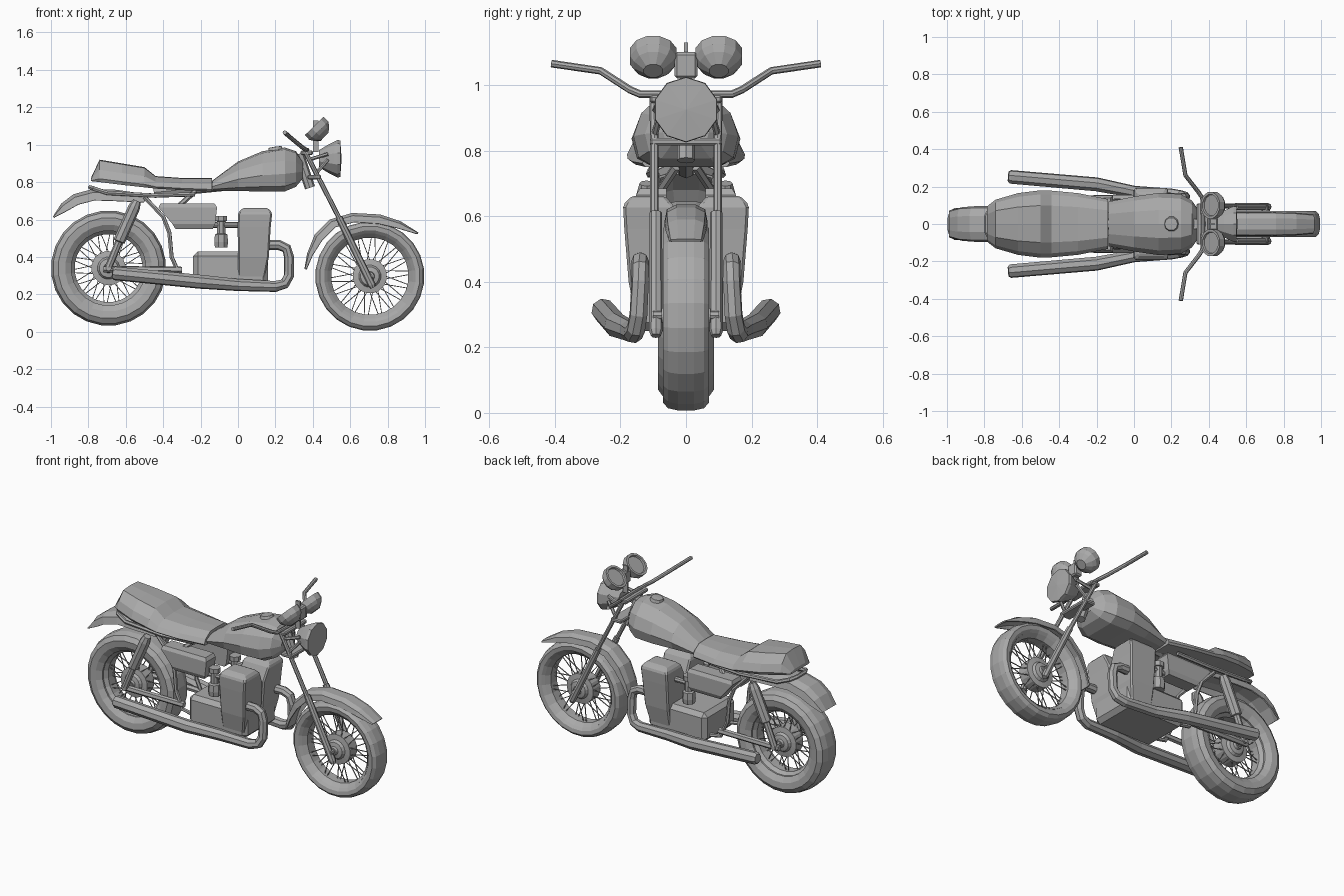
import bpy, bmesh, math
from mathutils import Vector

if "Cube" in bpy.data.objects:
    bpy.data.objects.remove(bpy.data.objects["Cube"], do_unlink=True)

grey = bpy.data.materials.new("plain grey")
grey.use_nodes = True
tone = (0.4, 0.4, 0.4, 1)
grey.diffuse_color = tone
grey.node_tree.nodes["Principled BSDF"].inputs["Base Color"].default_value = tone


def finish(name, bm, mirror=False, bevel=0, thick=0):
    """Turn a bmesh into an object, with optional left/right mirroring."""
    bmesh.ops.remove_doubles(bm, verts=bm.verts, dist=0.0001)
    bmesh.ops.recalc_face_normals(bm, faces=bm.faces)
    mesh = bpy.data.meshes.new(name)
    bm.to_mesh(mesh)
    bm.free()
    mesh.materials.append(grey)
    ob = bpy.data.objects.new(name, mesh)
    bpy.context.collection.objects.link(ob)
    if thick:
        ob.modifiers.new("thickness", 'SOLIDIFY').thickness = thick
    if bevel:
        mod = ob.modifiers.new("bevel", 'BEVEL')
        mod.width, mod.segments = bevel, 1
    if mirror:
        mod = ob.modifiers.new("mirror", 'MIRROR')
        mod.use_axis = (False, True, False)
        mod.use_mirror_merge = False
    return ob


def skin(bm, rings, closed=True, caps=True, loop=False):
    """Join matching rings of points with quads."""
    vs = [[bm.verts.new(p) for p in ring] for ring in rings]
    n = len(vs[0])
    pairs = list(zip(vs, vs[1:])) + ([(vs[-1], vs[0])] if loop else [])
    for a, b in pairs:
        for i in range(n if closed else n - 1):
            j = (i + 1) % n
            bm.faces.new((a[i], a[j], b[j], b[i]))
    if caps and closed and not loop:
        bm.faces.new(vs[0])
        bm.faces.new(vs[-1])


def loft(name, rings, **kw):
    bm = bmesh.new()
    skin(bm, rings)
    return finish(name, bm, **kw)


def box(name, x, y, z, **kw):
    rings = [[(x[0], y[0], h), (x[1], y[0], h), (x[1], y[1], h), (x[0], y[1], h)] for h in z]
    return loft(name, rings, **kw)


def lathe(name, profile, centre, axis, sides, loop=False, **kw):
    """Spin (radius, height) pairs around an axis."""
    rot = Vector(axis).to_track_quat('Z', 'Y')
    rings = []
    for r, h in profile:
        ring = []
        for k in range(sides):
            a = math.tau * (k + 0.5) / sides
            ring.append(Vector(centre) + rot @ Vector((r * math.cos(a), r * math.sin(a), h)))
        rings.append(ring)
    bm = bmesh.new()
    if loop:
        skin(bm, rings, loop=True)
    else:
        skin(bm, rings, caps=False)
        bmesh.ops.remove_doubles(bm, verts=bm.verts, dist=0.0001)
        bmesh.ops.holes_fill(bm, edges=[e for e in bm.edges if e.is_boundary], sides=0)
    return finish(name, bm, **kw)


def tube(name, points, radius, sides=8, mirror=True):
    """Sweep a round section along a path."""
    pts = [Vector(p) for p in points]
    rings, up = [], None
    for i, p in enumerate(pts):
        d_in = (p - pts[i - 1]).normalized() if i else (pts[1] - p).normalized()
        d_out = (pts[i + 1] - p).normalized() if i < len(pts) - 1 else d_in
        t = (d_in + d_out).normalized()
        if up is None:
            up = t.orthogonal()
        up = (up - t * up.dot(t)).normalized()
        side = t.cross(up)
        r = radius[i] if isinstance(radius, (list, tuple)) else radius
        rings.append([p + r * (up * math.cos(math.tau * k / sides) + side * math.sin(math.tau * k / sides))
                      for k in range(sides)])
    return loft(name, rings, mirror=mirror)


def body(name, half, stations):
    """Loft a symmetric section through stations of x, half width, bottom and top."""
    outline = half + [(-y, h) for y, h in reversed(half) if y > 0]
    return loft(name, [[(x, y * w, b + h * (t - b)) for y, h in outline] for x, w, b, t in stations])


def wheel(name, x, z, radius, inner, width):
    c, across = (x, 0, z), (0, 1, 0)
    step = radius - inner
    half = [(inner, width * .7), (inner + step * .3, width * .95), (inner + step * .65, width),
            (inner + step * .9, width * .78), (radius, width * .35)]
    lathe(name + "_tyre", half + [(r, -h) for r, h in reversed(half)], c, across, 24, loop=True)
    lathe(name + "_rim", [(inner - .018, .03), (inner + .004, .055), (inner + .004, -.055), (inner - .018, -.03)],
          c, across, 24, loop=True)
    hub = [(0, .075), (.022, .075), (.026, .06), (.05, .055), (.06, .04), (.092, .035)]
    lathe(name + "_hub", hub + [(r, -h) for r, h in reversed(hub)], c, across, 16)
    bm = bmesh.new()
    for k in range(36):
        a = math.tau * k / 36
        b = a + (.22 if k % 2 else -.22)
        y = .03 if k % 4 < 2 else -.03
        p = Vector((x + .085 * math.cos(a), y, z + .085 * math.sin(a)))
        q = Vector((x + (inner - .01) * math.cos(b), y * .4, z + (inner - .01) * math.sin(b)))
        u = (q - p).orthogonal().normalized() * .003
        v = (q - p).normalized().cross(u)
        skin(bm, [[e + u, e + v, e - u, e - v] for e in (p, q)])
    finish(name + "_spokes", bm)


def fender(name, centre, width, drop, path):
    """Arched sheet whose edges fold down towards the wheel centre."""
    half = [(1, 1), (.9, .3), (.45, 0)]
    outline = half + [(-y, d) for y, d in reversed(half)]
    rings = []
    for x, z, s in path:
        inward = (Vector((centre[0], 0, centre[1])) - Vector((x, 0, z))).normalized()
        rings.append([Vector((x, y * width * (.75 + .25 * s), z)) + inward * d * drop * s for y, d in outline])
    bm = bmesh.new()
    skin(bm, rings, closed=False)
    finish(name, bm, thick=.008)


# Wheels and fenders
wheel("front_wheel", .705, .297, .292, .225, .07)
wheel("rear_wheel", -.692, .34, .308, .2, .086)
fender("front_fender", (.705, .297), .065, .05,
       [(.355, .335, .2), (.37, .42, .6), (.41, .52, 1), (.49, .6, 1), (.61, .635, 1),
        (.76, .627, 1), (.87, .59, .8), (.965, .53, .2)])
fender("rear_fender", (-.692, .34), .095, .06,
       [(-.99, .615, .1), (-.945, .685, .8), (-.88, .735, 1), (-.78, .762, 1), (-.66, .76, 1), (-.48, .735, .8)])

# Fuel tank, filler cap and seat
body("fuel_tank", [(0, 1), (.45, .95), (.85, .7), (1, .4), (.9, .12), (.6, 0)],
     [(-.135, .12, .755, .81), (0, .147, .752, .91), (.13, .166, .75, .965), (.25, .16, .75, .985),
      (.31, .125, .775, .965), (.347, .07, .82, .91)])
lathe("filler_cap", [(0, .012), (.035, .01), (.045, -.02)], (.2, 0, .978), (-.15, 0, 1), 10)
body("seat", [(0, 1), (.55, .96), (.88, .55), (1, .15), (.93, 0)],
     [(-.785, .095, .805, .825), (-.74, .13, .8, .92), (-.62, .165, .785, .9), (-.5, .18, .772, .88),
      (-.44, .178, .765, .832), (-.3, .165, .757, .822), (-.14, .133, .75, .822)])

# Front fork, clamps and steering neck
tube("fork_upper", [(.355, .098, .97), (.545, .096, .6)], .013)
tube("fork_lower", [(.54, .092, .61), (.715, .092, .25), (.722, .092, .235)], [.019, .021, .015])
tube("front_axle", [(.705, -.1, .297), (.705, .1, .297)], .014, mirror=False)
box("upper_clamp", (.335, .4), (-.11, .11), (.945, .968), bevel=.006)
box("lower_clamp", (.37, .445), (-.11, .11), (.815, .838), bevel=.006)
tube("steering_neck", [(.325, 0, .95), (.385, 0, .77)], .028, mirror=False)

# Handlebar
bar = [(.37, 0, .972), (.365, .14, .972), (.345, .17, .985), (.275, .26, 1.043), (.25, .41, 1.065)]
tube("handlebar", [(x, -y, z) for x, y, z in reversed(bar[1:])] + bar, .0115, mirror=False)

# Headlight and gauges
lathe("headlight", [(0, 0), (.045, 0), (.075, .05), (.093, .085), (.1, .1), (.098, .115), (0, .122)],
      (.432, 0, .925), (1, 0, 0), 10)
tube("headlight_bracket_top", [(.38, .095, .92), (.48, .078, .95)], .01, 6)
tube("headlight_bracket_low", [(.42, .095, .85), (.48, .078, .92)], .01, 6)
lathe("gauge", [(0, -.045), (.03, -.045), (.06, -.02), (.073, 0), (.073, .035), (.059, .035), (.056, .024), (0, .024)],
      (.432, .1, 1.075), (-.7, 0, .72), 12, mirror=True)
box("gauge_mount", (.4, .45), (-.035, .035), (1.02, 1.1), bevel=.008)
box("gauge_fin", (.4, .43), (-.006, .006), (.96, 1.13))

# Engine: crankcase, twin cylinders and carburettors
box("crankcase", (-.24, .16), (-.155, .155), (.25, .43), bevel=.025)
rows = [(.27, 0, .14, 0, .15), (.4, 0, .165, 0, .175), (.56, -.002, .175, .005, .188),
        (.635, 0, .183, .04, .192), (.662, .025, .16, .065, .165)]
loft("cylinder", [[(a, c, z), (b, c, z), (b, d, z), (a, d, z)] for z, a, b, c, d in rows], mirror=True, bevel=.008)
lathe("carburettor", [(0, 0), (.036, 0), (.04, .03), (.036, .07), (.024, .075), (.024, .14),
                      (.034, .142), (.034, .17), (0, .17)], (-.09, .1, .45), (0, 0, 1), 8, mirror=True)
tube("intake", [(-.14, .1, .57), (.01, .1, .57)], .016)

# Side air boxes
rows = [(.55, -.335, -.135, .06, .14), (.575, -.35, -.122, .06, .152), (.665, -.425, -.112, .06, .152),
        (.685, -.415, -.125, .06, .14)]
loft("air_box", [[(a, c, z), (b, c, z), (b, d, z), (a, d, z)] for z, a, b, c, d in rows], mirror=True)

# Exhausts with long mufflers
tube("exhaust", [(.15, .14, .463), (.22, .14, .463), (.26, .14, .445), (.273, .14, .4), (.273, .145, .3),
                 (.25, .152, .257), (.2, .16, .242), (0, .172, .25), (-.2, .212, .267), (-.66, .252, .312),
                 (-.672, .253, .313)],
     [.027, .027, .027, .027, .028, .029, .03, .033, .038, .037, .028])

# Frame, swingarm and rear shocks
rail = [(-.23, .1, .735), (-.45, .11, .728), (-.7, .105, .742), (-.77, .08, .765), (-.79, .04, .772)]
tube("seat_rail", rail + [(x, -y, z) for x, y, z in reversed(rail)], .012, 6, mirror=False)
tube("frame_cradle", [(-.5, .09, .72), (-.4, .1, .615), (-.367, .1, .53), (-.355, .1, .4), (-.31, .1, .3),
                      (-.18, .1, .275)], .012, 6)
tube("frame_brace", [(-.23, .03, .75), (-.33, .09, .66)], .014, 6)
tube("backbone", [(.33, 0, .87), (0, 0, .79), (-.45, 0, .745)], .03, mirror=False)
tube("swingarm", [(-.3, .1, .33), (-.72, .11, .335)], .018, 6)
tube("rear_axle", [(-.692, -.135, .34), (-.692, .135, .34)], .016, mirror=False)
tube("rear_shock", [(-.54, .12, .7), (-.555, .12, .665), (-.635, .12, .485), (-.637, .12, .48), (-.692, .12, .345)],
     [.022, .032, .032, .02, .02])
